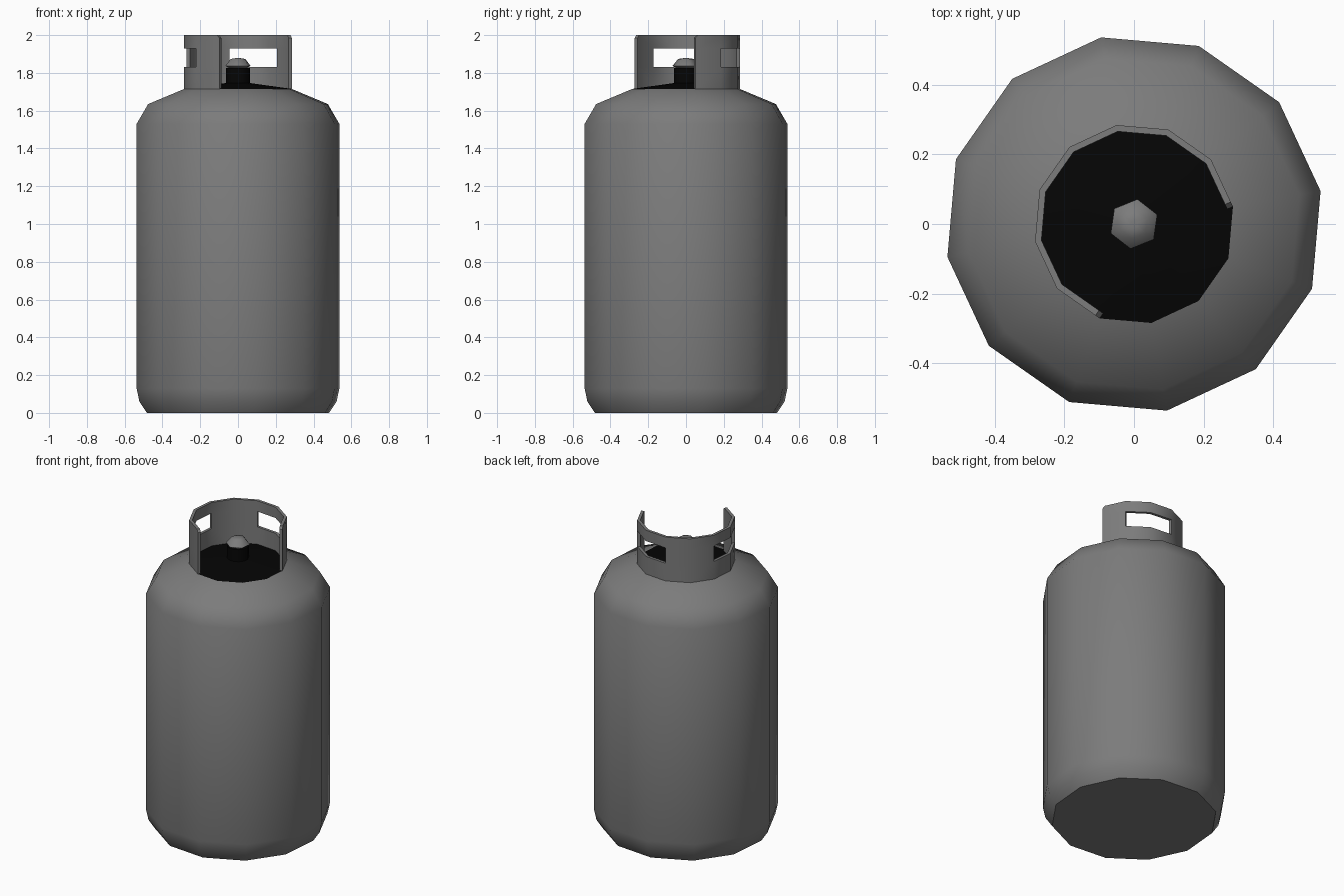
import bpy, bmesh
from math import radians, sin, cos
from mathutils import Vector

if "Cube" in bpy.data.objects:
    bpy.data.objects.remove(bpy.data.objects["Cube"])

GREY = (0.2, 0.2, 0.2, 1)
BLACK = (0.0015, 0.0015, 0.0015, 1)


def finish(name, bm, angle, color):
    mesh = bpy.data.meshes.new(name)
    bm.to_mesh(mesh)
    bm.free()
    ob = bpy.data.objects.new(name, mesh)
    bpy.context.collection.objects.link(ob)
    mat = bpy.data.materials.new(name + "_paint")
    mat.diffuse_color = color
    mat.use_nodes = True
    mat.node_tree.nodes["Principled BSDF"].inputs["Base Color"].default_value = mat.diffuse_color
    mesh.materials.append(mat)
    bpy.ops.object.select_all(action='DESELECT')
    bpy.context.view_layer.objects.active = ob
    ob.select_set(True)
    bpy.ops.object.shade_smooth_by_angle(angle=radians(angle))
    return ob


def lathe(name, profile, sides, start, angle, color, bottom=False, top=False):
    """Revolve (radius, z) points, listed from bottom to top."""
    bm = bmesh.new()
    rings = []
    for r, z in profile:
        ring = []
        for i in range(sides):
            a = radians(start + 360 * i / sides)
            ring.append(bm.verts.new((r * cos(a), r * sin(a), z)))
        rings.append(ring)
    for lo, hi in zip(rings, rings[1:]):
        for i in range(sides):
            j = (i + 1) % sides
            bm.faces.new((lo[i], lo[j], hi[j], hi[i]))
    if bottom:
        bm.faces.new(rings[0][::-1])
    if top:
        bm.faces.new(rings[-1])
    return finish(name, bm, angle, color)


# Tank body, open at the neck
lathe("tank_body", [(0.49, 0), (0.53, 0.06), (0.545, 0.13), (0.545, 1.53),
                    (0.483, 1.635), (0.289, 1.715)], 12, 10, 50, GREY, bottom=True)

# Dark shallow lid and valve stem
lathe("neck_lid", [(0.289, 1.715), (0.06, 1.747)], 12, 10, 45, BLACK, top=True)
lathe("valve_stem", [(0.064, 1.74), (0.064, 1.825)], 12, 10, 45, BLACK, top=True)

# Six-sided valve knob
lathe("valve_knob", [(0.05, 1.825), (0.072, 1.837), (0.042, 1.874), (0.012, 1.878)],
      6, 22, 65, GREY, bottom=True, top=True)


# Guard collar: partial ring with two hand openings and clipped end corners
def rim_point(deg):
    return Vector((0.289 * cos(radians(deg)), 0.289 * sin(radians(deg)), 0))


corners = [rim_point(10 + 30 * i) for i in range(9)]
columns = ([corners[0], corners[0].lerp(corners[1], 0.1)] + corners[1:-1]
           + [corners[-1].lerp(corners[-2], 0.1), corners[-1]])
levels = [1.715, 1.83, 1.93, 2.0]
openings = {2, 3, 6, 7}
bm = bmesh.new()
grid = []
for i, p in enumerate(columns):
    col = []
    for z in levels:
        if z == 2.0 and i in (0, len(columns) - 1):
            z = 1.985
        col.append(bm.verts.new((p.x, p.y, z)))
    grid.append(col)
for i in range(len(grid) - 1):
    for k in range(3):
        if k == 1 and i in openings:
            continue
        bm.faces.new((grid[i][k], grid[i + 1][k], grid[i + 1][k + 1], grid[i][k + 1]))
collar = finish("guard_collar", bm, 40, GREY)
solid = collar.modifiers.new("thickness", 'SOLIDIFY')
solid.thickness = 0.018
solid.offset = -1
solid.use_even_offset = True
# Resolve the sheet thickness, then mark sharp edges on the result
bpy.ops.object.modifier_apply(modifier=solid.name)
bpy.ops.object.shade_smooth_by_angle(angle=radians(40))
